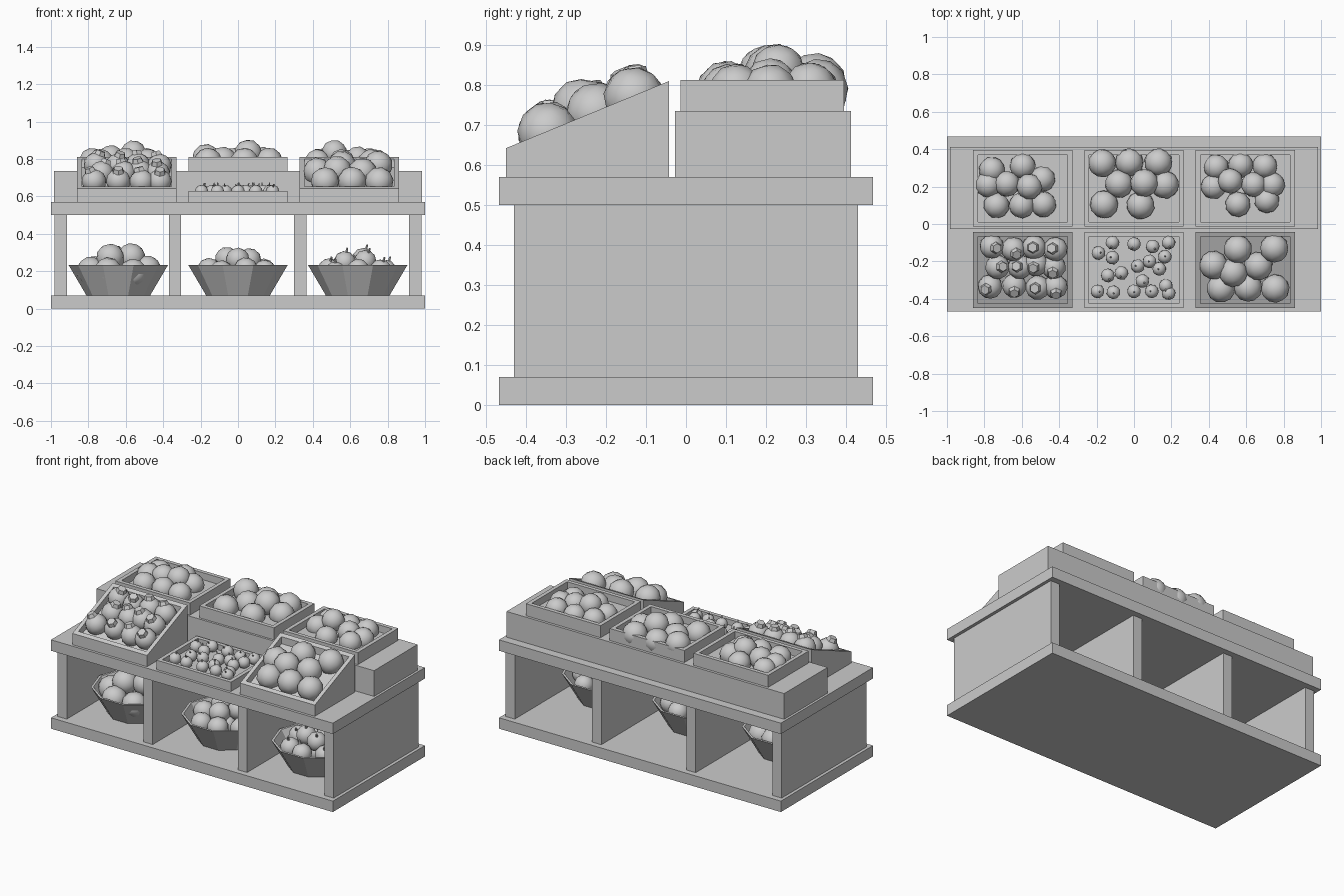
import bpy, bmesh, math, random
from mathutils import Vector, Matrix, Euler

if "Cube" in bpy.data.objects:
    bpy.data.objects.remove(bpy.data.objects["Cube"])

random.seed(4)


def finish(name, bm):
    me = bpy.data.meshes.new(name)
    bmesh.ops.recalc_face_normals(bm, faces=bm.faces[:])
    bm.to_mesh(me)
    bm.free()
    ob = bpy.data.objects.new(name, me)
    bpy.context.collection.objects.link(ob)
    return ob


def box(name, x0, x1, y0, y1, z0, z1):
    bm = bmesh.new()
    m = Matrix.Translation(((x0 + x1) / 2, (y0 + y1) / 2, (z0 + z1) / 2))
    m = m @ Matrix.Diagonal((x1 - x0, y1 - y0, z1 - z0, 1))
    bmesh.ops.create_cube(bm, size=1, matrix=m)
    return finish(name, bm)


def crate(name, cx, y0, y1, z0, z_front, z_back, depth=0.045, wall=0.025):
    """Open tray whose rim and floor slope from z_front to z_back."""
    def loop(inset, zf):
        x, a, b = 0.265 - inset, y0 + inset, y1 - inset
        return [bm.verts.new((cx + sx * x, y, zf(y)))
                for sx, y in ((-1, a), (1, a), (1, b), (-1, b))]
    bm = bmesh.new()
    rim = lambda y: z_front + (z_back - z_front) * (y - y0) / (y1 - y0)
    loops = [loop(0, lambda y: z0), loop(0, rim), loop(wall, rim),
             loop(wall, lambda y: rim(y) - depth)]
    for a, b in zip(loops, loops[1:]):
        for i in range(4):
            j = (i + 1) % 4
            bm.faces.new((a[i], a[j], b[j], b[i]))
    bm.faces.new(loops[0])
    bm.faces.new(loops[-1])
    return finish(name, bm)


def bowl(name, cx, cy, sides=10):
    profile = [(0.17, 0.07), (0.265, 0.232), (0.25, 0.232), (0.16, 0.085)]
    bm = bmesh.new()
    rings = [[bm.verts.new((cx + r * math.cos(2 * math.pi * i / sides),
                            cy + r * math.sin(2 * math.pi * i / sides), z))
              for i in range(sides)] for r, z in profile]
    for a, b in zip(rings, rings[1:]):
        for i in range(sides):
            j = (i + 1) % sides
            bm.faces.new((a[i], a[j], b[j], b[i]))
    bm.faces.new(rings[0])
    bm.faces.new(rings[-1])
    return finish(name, bm)


def fruit(name, spots, tip=None):
    """Pile of low-poly fruit; tip = (base, end, length) relative to radius."""
    bm = bmesh.new()
    for x, y, z, r in spots:
        rot = Euler([random.uniform(0, 6) for _ in range(3)]).to_matrix().to_4x4()
        new = bmesh.ops.create_icosphere(bm, subdivisions=2, radius=r,
                                         matrix=Matrix.Translation((x, y, z)) @ rot)
        for f in {f for v in new["verts"] for f in v.link_faces}:
            f.smooth = True
        if tip:
            tilt = Euler((random.uniform(-.1, .7), random.uniform(-.4, .4), 0))
            d = tilt.to_matrix() @ Vector((0, 0, r * (0.85 + tip[2] / 2)))
            m = Matrix.Translation(Vector((x, y, z)) + d) @ tilt.to_matrix().to_4x4()
            bmesh.ops.create_cone(bm, cap_ends=True, segments=6, radius1=r * tip[0],
                                  radius2=r * tip[1], depth=r * tip[2], matrix=m)
    return finish(name, bm)


# Stand: slabs, uprights and rear step
box("base_slab", -1, 1, -0.467, 0.467, 0, 0.07)
box("counter_slab", -1, 1, -0.467, 0.467, 0.5, 0.57)
for i, x in enumerate((-0.947, -0.337, 0.333, 0.947)):
    box(f"upright_{i}", x - 0.033, x + 0.033, -0.43, 0.43, 0.07, 0.5)
box("rear_step", -0.985, 0.985, -0.028, 0.412, 0.57, 0.735)

# Crates: three flat at the back, two sloped and one low at the front
for n, cx in (("left", -0.595), ("middle", 0), ("right", 0.595)):
    crate(f"rear_crate_{n}", cx, -0.014, 0.395, 0.735, 0.812, 0.812)
    if n == "middle":
        crate("front_crate_middle", cx, -0.45, -0.042, 0.57, 0.63, 0.63, 0.035)
    else:
        crate(f"front_crate_{n}", cx, -0.45, -0.042, 0.57, 0.642, 0.81)

# Rear fruit (x, y, height of centre)
flat = {
    "left": [(-.76, .29, .785), (-.595, .31, .79), (-.78, .21, .79), (-.68, .215, .805),
             (-.49, .24, .79), (-.56, .2, .83), (-.735, .1, .785), (-.6, .1, .79), (-.485, .105, .785)],
    "middle": [(-.17, .325, .805), (-.025, .33, .785), (.13, .33, .79), (-.08, .215, .79),
               (.055, .22, .828), (.165, .21, .785), (-.16, .105, .785), (.035, .1, .785)],
    "right": [(.44, .305, .79), (.57, .315, .785), (.7, .31, .79), (.425, .2, .785), (.64, .21, .8),
              (.515, .23, .835), (.74, .21, .785), (.555, .105, .785), (.71, .125, .785)]}
for n, r in (("left", .07), ("middle", .076), ("right", .068)):
    fruit(f"rear_fruit_{n}", [(x, y, z, r) for x, y, z in flat[n]])

# Front fruit on the slopes
slope = lambda y: 0.642 + (y + 0.45) * 0.412
left = [(-.76, -.12), (-.645, -.135), (-.535, -.125), (-.42, -.135), (-.73, -.23), (-.61, -.23),
        (-.525, -.215), (-.43, -.23), (-.77, -.335), (-.64, -.33), (-.515, -.34), (-.42, -.335)]
fruit("front_fruit_left", [(x, y, slope(y) - 0.008, 0.066) for x, y in left], (0.5, 0.38, 0.35))
right = [(.555, -.135), (.75, -.13), (.425, -.22), (.665, -.225),
         (.53, -.26), (.465, -.345), (.61, -.34), (.755, -.345)]
fruit("front_fruit_right", [(x, y, slope(y) - 0.005 + (0.025 if y == -.26 else 0), 0.077)
                            for x, y in right])

# Small berries in the low crate
berries = [(-.19, -.155), (-.115, -.18), (-.115, -.1), (0, -.107), (.1, -.12), (.185, -.1),
           (.165, -.175), (.083, -.2), (-.14, -.275), (-.067, -.262), (.02, -.225), (.045, -.305),
           (.135, -.24), (-.195, -.36), (-.11, -.365), (0, -.36), (.095, -.36), (.185, -.37), (.17, -.33)]
fruit("front_berries", [(x, y, 0.625, 0.037) for x, y in berries], (0.14, 0.08, 0.5))

# Bowls on the lower shelf, each heaped with fruit
for n, cx, r, tip in (("left", -.64, .076, None), ("middle", 0, .064, None),
                      ("right", .64, .06, (0.15, 0.08, 0.5))):
    cy, spots = -0.115, []
    bowl(f"bowl_{n}", cx, cy)
    for count, ring, z in ((7, .155, .2), (3, .07, .2 + r * .9)):
        for i in range(count):
            a = 2 * math.pi * i / count + 0.5 + cx
            spots.append((cx + ring * math.cos(a), cy + ring * math.sin(a),
                          z + random.uniform(-.012, .012), r))
    spots.append((cx, cy, 0.16, r))
    fruit(f"bowl_fruit_{n}", spots, tip)
